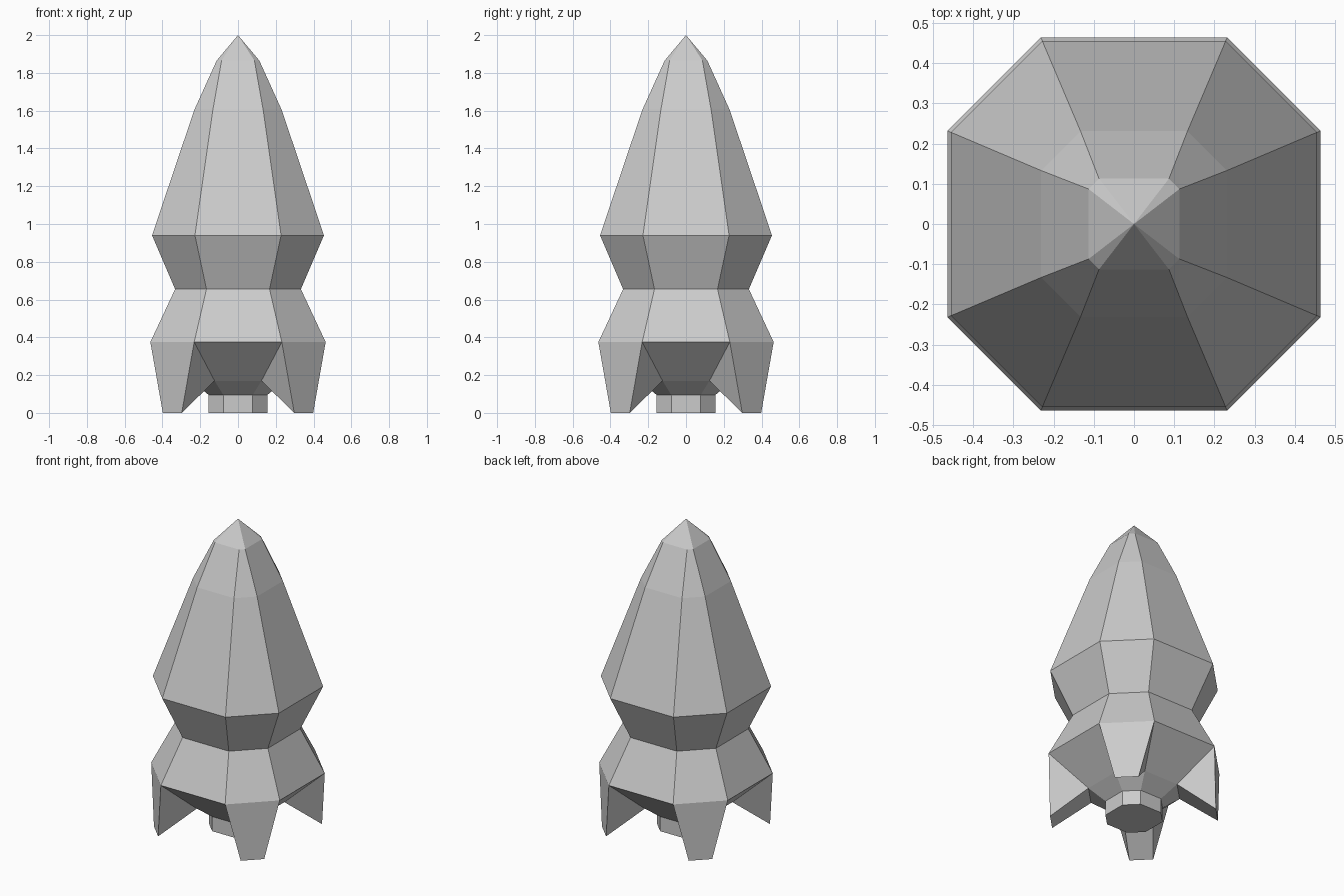
import bpy, bmesh

if "Cube" in bpy.data.objects:
    bpy.data.objects.remove(bpy.data.objects["Cube"])


def ring(bm, half, cut, z):
    """Chamfered-square octagon: 'half' is the half width, 'cut' the half length of a main side."""
    pts = [(half, -cut), (half, cut), (cut, half), (-cut, half),
           (-half, cut), (-half, -cut), (-cut, -half), (cut, -half)]
    return [bm.verts.new((x, y, z)) for x, y in pts]


def side(bm, lo, hi, i):
    j = (i + 1) % 8
    bm.faces.new((lo[i], lo[j], hi[j], hi[i]))


def finish(bm, name):
    bmesh.ops.recalc_face_normals(bm, faces=bm.faces)
    mesh = bpy.data.meshes.new(name)
    bm.to_mesh(mesh)
    bm.free()
    bpy.context.collection.objects.link(bpy.data.objects.new(name, mesh))


# Hull: stacked octagons (half width, half side, height), bottom to top
PROFILE = [(0.155, 0.078, 0.095), (0.248, 0.124, 0.17), (0.464, 0.232, 0.375),
           (0.333, 0.167, 0.655), (0.455, 0.228, 0.94), (0.231, 0.133, 1.605),
           (0.113, 0.087, 1.865)]
bm = bmesh.new()
rings = [ring(bm, *p) for p in PROFILE]
fin_tips = ring(bm, 0.398, 0.298, 0.0)

for level, (lo, hi) in enumerate(zip(rings, rings[1:])):
    for i in range(8):
        if level == 1 and i % 2:
            # Fin: the diagonal panel is pulled down to a sharp bottom edge
            j = (i + 1) % 8
            a, b = fin_tips[i], fin_tips[j]
            bm.faces.new((a, b, hi[j], hi[i]))
            bm.faces.new((a, b, lo[j], lo[i]))
            bm.faces.new((a, hi[i], lo[i]))
            bm.faces.new((b, hi[j], lo[j]))
        else:
            side(bm, lo, hi, i)

# Nose tip
apex = bm.verts.new((0, 0, 2.0))
for i in range(8):
    bm.faces.new((rings[-1][i], rings[-1][(i + 1) % 8], apex))
bm.faces.new(rings[0])
finish(bm, "hull_with_fins")

# Exhaust nozzle: short straight octagon under the hull
bm = bmesh.new()
bottom = ring(bm, 0.155, 0.078, 0.0)
top = ring(bm, 0.155, 0.078, 0.095)
for i in range(8):
    side(bm, bottom, top, i)
bm.faces.new(bottom)
bm.faces.new(top)
finish(bm, "exhaust_nozzle")
